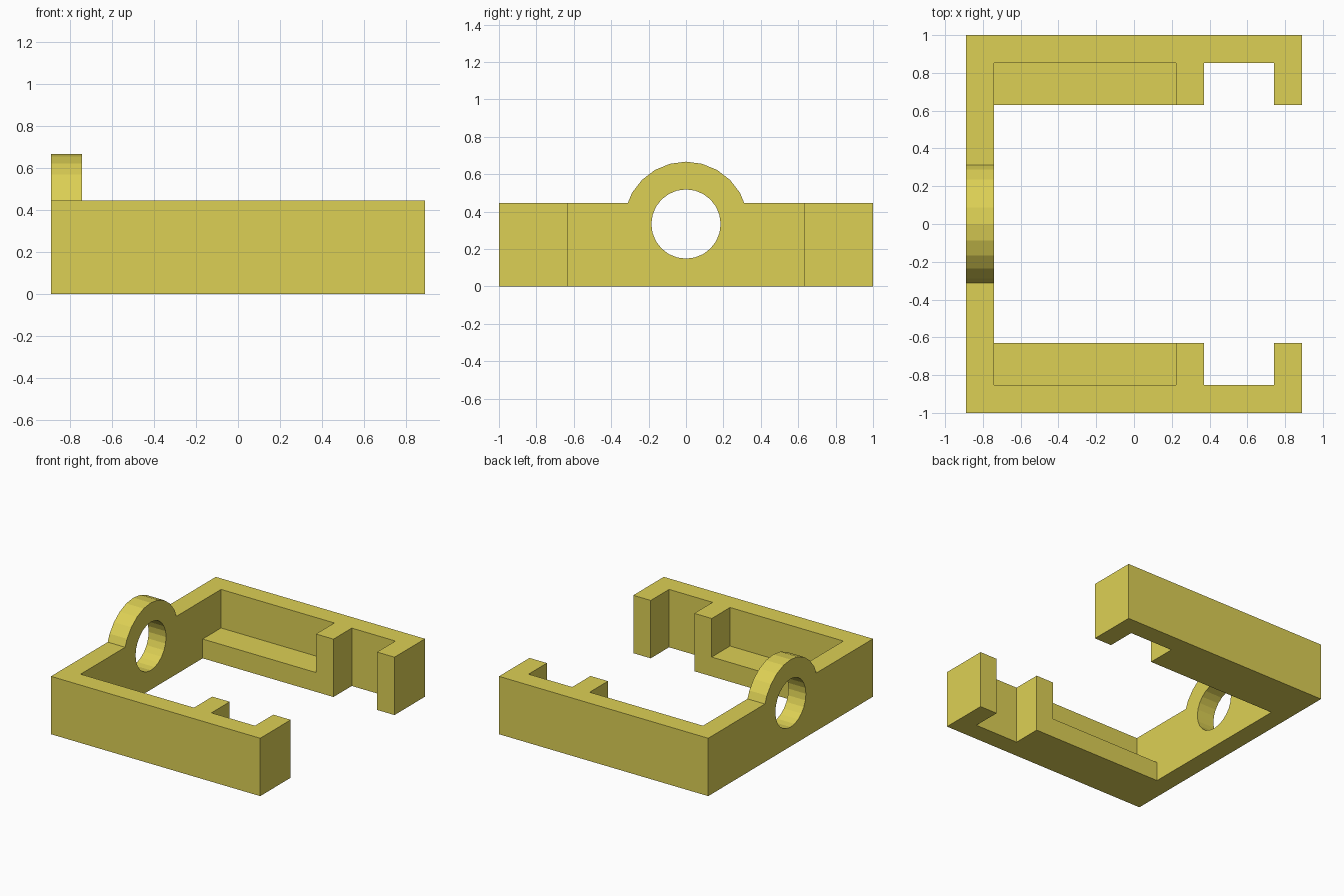
import bpy, bmesh
from math import sin, cos, radians
from mathutils import Vector

if "Cube" in bpy.data.objects:
    bpy.data.objects.remove(bpy.data.objects["Cube"])

U = 1 / 27          # one design unit: the bracket is 54 units long


def prism(name, outline, offset):
    """Extrude a closed outline (in design units) along offset."""
    bm = bmesh.new()
    face = bm.faces.new([bm.verts.new(Vector(p) * U) for p in outline])
    ext = bmesh.ops.extrude_face_region(bm, geom=[face], use_keep_orig=True)
    moved = [g for g in ext["geom"] if isinstance(g, bmesh.types.BMVert)]
    bmesh.ops.translate(bm, verts=moved, vec=Vector(offset) * U)
    bmesh.ops.recalc_face_normals(bm, faces=bm.faces)
    mesh = bpy.data.meshes.new(name)
    bm.to_mesh(mesh)
    bm.free()
    obj = bpy.data.objects.new(name, mesh)
    bpy.context.collection.objects.link(obj)
    return obj


def combine(target, tool, operation):
    """Apply a boolean and discard the tool object."""
    mod = target.modifiers.new(operation, 'BOOLEAN')
    mod.operation, mod.solver, mod.object = operation, 'EXACT', tool
    bpy.context.view_layer.objects.active = target
    bpy.ops.object.modifier_apply(modifier=mod.name)
    bpy.data.objects.remove(tool)


def ring_point(x, r, deg):
    a = radians(deg)
    return (x, r * sin(a), 9 + r * cos(a))


# End wall with the rounded bearing boss (24-sided) rising above it
_, y1, z1 = ring_point(0, 9, 60)
_, y2, z2 = ring_point(0, 9, 75)
foot = y1 + (y2 - y1) * (z1 - 12) / (z1 - z2)
arc = [ring_point(-24, 9, d) for d in range(-60, 61, 15)]
wall = [(-24, -27, 0), (-24, -27, 12), (-24, -foot, 12), *arc,
        (-24, foot, 12), (-24, 27, 12), (-24, 27, 0)]
bracket = prism("bearing_bracket", wall, (4, 0, 0))

# Side rails with two posts each, and the low ledge inside each rail
rail = [(-24, 27), (24, 27), (24, 17), (20, 17), (20, 23),
        (10, 23), (10, 17), (6, 17), (6, 23), (-24, 23)]
ledge = [(-22, 17), (8, 17), (8, 25), (-22, 25)]
for side in (1, -1):
    for name, plan, height in (("rail", rail, 12), ("ledge", ledge, 4)):
        part = prism(name, [(x, side * y, 0) for x, y in plan], (0, 0, height))
        combine(bracket, part, 'UNION')

# Bearing hole
hole = prism("hole_cutter", [ring_point(-26, 5, d) for d in range(0, 360, 15)], (8, 0, 0))
combine(bracket, hole, 'DIFFERENCE')

# Yellow plastic
mat = bpy.data.materials.new("yellow_plastic")
mat.diffuse_color = (0.72, 0.63, 0.09, 1)
mat.use_nodes = True
mat.node_tree.nodes["Principled BSDF"].inputs["Base Color"].default_value = mat.diffuse_color
bracket.data.materials.clear()
bracket.data.materials.append(mat)
